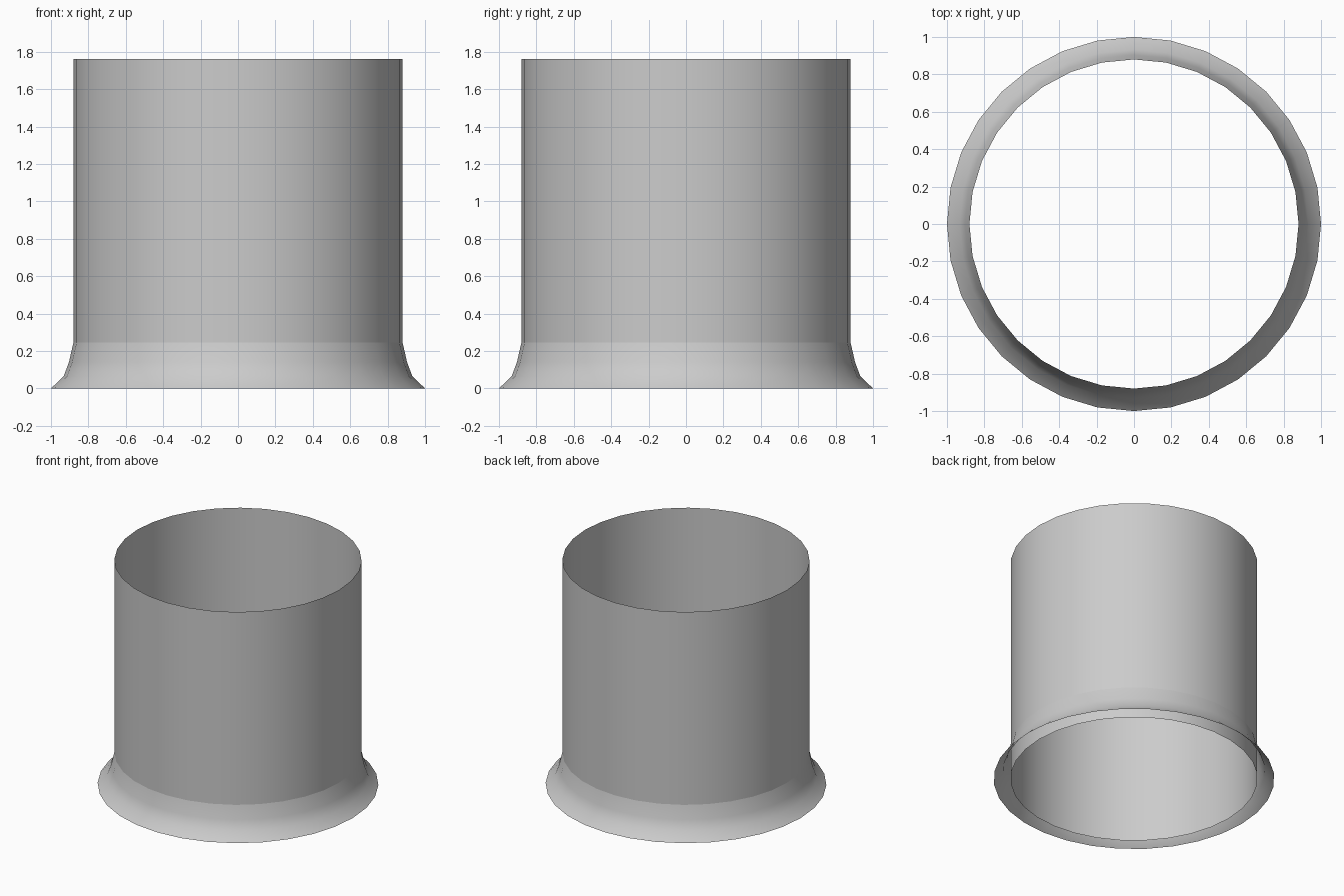
import bpy, bmesh
from math import cos, sin, pi

if "Cube" in bpy.data.objects:
    bpy.data.objects.remove(bpy.data.objects["Cube"])

SIDES = 32


def lathe(name, profile):
    """Spin an open (radius, z) profile around z into a thin shell."""
    bm = bmesh.new()
    rings = [[bm.verts.new((r * cos(2 * pi * i / SIDES), r * sin(2 * pi * i / SIDES), z))
              for i in range(SIDES)] for r, z in profile]
    for low, high in zip(rings, rings[1:]):
        for i in range(SIDES):
            j = (i + 1) % SIDES
            face = bm.faces.new((low[i], low[j], high[j], high[i]))
            face.smooth = True
    mesh = bpy.data.meshes.new(name)
    bm.to_mesh(mesh)
    bm.free()
    obj = bpy.data.objects.new(name, mesh)
    bpy.context.collection.objects.link(obj)
    return obj


# Straight tube, open at both ends
lathe("tube", [(0.88, 0), (0.88, 1.76)])

# Concave flared skirt around the foot, open underneath
lathe("flared_skirt", [(1.0, 0), (0.932, 0.065), (0.904, 0.14), (0.88, 0.245)])
